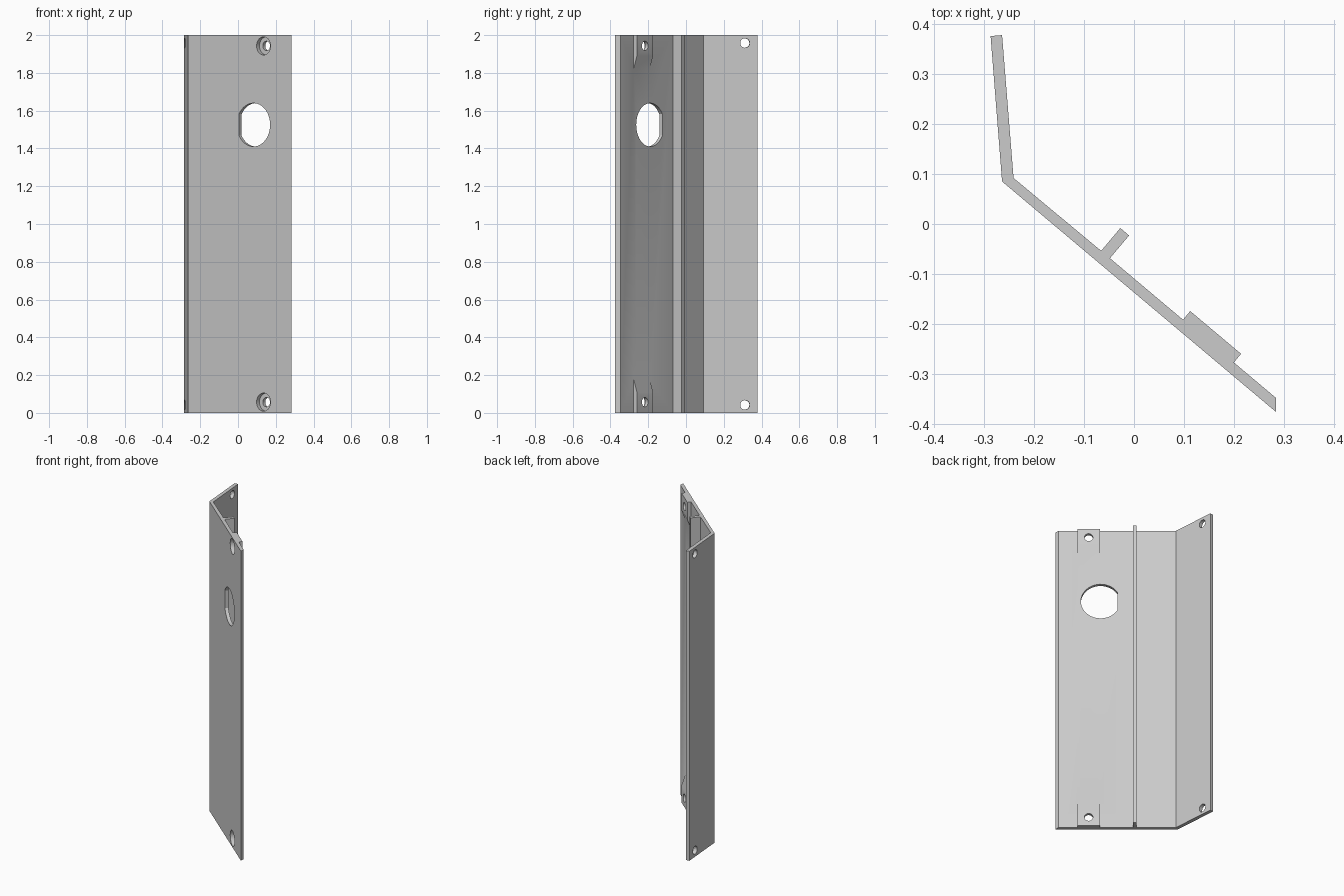
import bpy, bmesh, math
from mathutils import Matrix, Vector

cube = bpy.data.objects.get("Cube")
if cube:
    bpy.data.objects.remove(cube, do_unlink=True)

grey = bpy.data.materials.new("plain grey")
grey.use_nodes = True
COLOUR = (0.6, 0.6, 0.6, 1)
grey.diffuse_color = COLOUR
grey.node_tree.nodes["Principled BSDF"].inputs["Base Color"].default_value = COLOUR

HEIGHT = 2.0
THICK = 0.0215
UP = Vector((0, 0, 1))
CORNER = Vector((-0.264, 0.085, 0))            # outer bend line
ALONG = Vector((0.548, -0.461, 0)).normalized()  # along the main panel
INWARD = UP.cross(ALONG)                       # normal to the main panel
FLANGE = Vector((-0.023, 0.291, 0)).normalized()
FLANGE_IN = FLANGE.cross(UP)


def panel_point(u, n, z=0):
    return CORNER + ALONG * u + INWARD * n + UP * z


def prism(name, points, direction):
    """Extrude a closed outline along a direction vector."""
    bm = bmesh.new()
    face = bm.faces.new([bm.verts.new(p) for p in points])
    new = bmesh.ops.extrude_face_region(bm, geom=[face])["geom"]
    verts = [g for g in new if isinstance(g, bmesh.types.BMVert)]
    bmesh.ops.translate(bm, verts=verts, vec=direction)
    bmesh.ops.recalc_face_normals(bm, faces=bm.faces)
    mesh = bpy.data.meshes.new(name)
    bm.to_mesh(mesh)
    bm.free()
    mesh.materials.append(grey)
    obj = bpy.data.objects.new(name, mesh)
    bpy.context.collection.objects.link(obj)
    return obj


def disc(centre, side, radius, flat=None, steps=48):
    """Circle outline, with an optional flat at a distance on the -side."""
    if flat:
        limit = math.acos(-flat / radius)
        angles = [-limit + 2 * limit * i / steps for i in range(steps + 1)]
    else:
        angles = [2 * math.pi * i / steps for i in range(steps)]
    return [centre + side * radius * math.cos(a) + UP * radius * math.sin(a)
            for a in angles]


def combine(target, tool, operation):
    """Apply a boolean and discard the helper."""
    tool.hide_render = True
    mod = target.modifiers.new(operation, 'BOOLEAN')
    mod.operation, mod.solver, mod.object = operation, 'EXACT', tool
    bpy.context.view_layer.objects.active = target
    bpy.ops.object.modifier_apply(modifier=mod.name)
    bpy.data.objects.remove(tool, do_unlink=True)


# Bent panel with its full-height rib
outline = [CORNER, panel_point(0.716, 0), panel_point(0.698, THICK),
           panel_point(0.264, THICK), panel_point(0.264, 0.081),
           panel_point(0.241, 0.081), panel_point(0.241, THICK),
           Vector((-0.241, 0.092, 0)), Vector((-0.264, 0.378, 0)),
           Vector((-0.287, 0.376, 0))]
panel = prism("bent_panel", outline, UP * HEIGHT)

# Sloped mounting bosses at both ends of the inner side
BOSS_START, BOSS_END, BOSS_TOP = 0.455, 0.588, 0.044
for end, inside in ((0, 1), (HEIGHT, -1)):
    side = [(0.01, 0), (BOSS_TOP, 0), (BOSS_TOP, 0.11), (THICK, 0.177), (0.01, 0.177)]
    boss = prism("mounting_boss", [panel_point(BOSS_START, n, end + inside * h)
                                   for n, h in side], ALONG * (BOSS_END - BOSS_START))
    combine(panel, boss, 'UNION')

# Counterbored screw holes through the bosses
boss_u = (BOSS_START + BOSS_END) / 2
for z in (0.057, HEIGHT - 0.057):
    for radius, depth in ((0.048, 0.024), (0.025, 0.08)):
        hole = prism("screw_hole", disc(panel_point(boss_u, -0.02, z), ALONG, radius),
                     INWARD * (depth + 0.02))
        combine(panel, hole, 'DIFFERENCE')

# Round opening with one flat side
opening = prism("lock_opening", disc(panel_point(0.452, -0.02, 1.525), ALONG, 0.115, 0.1),
                INWARD * 0.08)
combine(panel, opening, 'DIFFERENCE')

# Plain holes in the flange
for z in (0.042, HEIGHT - 0.042):
    centre = CORNER + FLANGE * 0.226 + UP * z - FLANGE_IN * 0.03
    combine(panel, prism("flange_hole", disc(centre, FLANGE, 0.025), FLANGE_IN * 0.08),
            'DIFFERENCE')

# Smooth hole walls, crisp edges
bpy.ops.object.select_all(action='DESELECT')
panel.select_set(True)
bpy.context.view_layer.objects.active = panel
bpy.ops.object.shade_smooth_by_angle(angle=math.radians(20))
